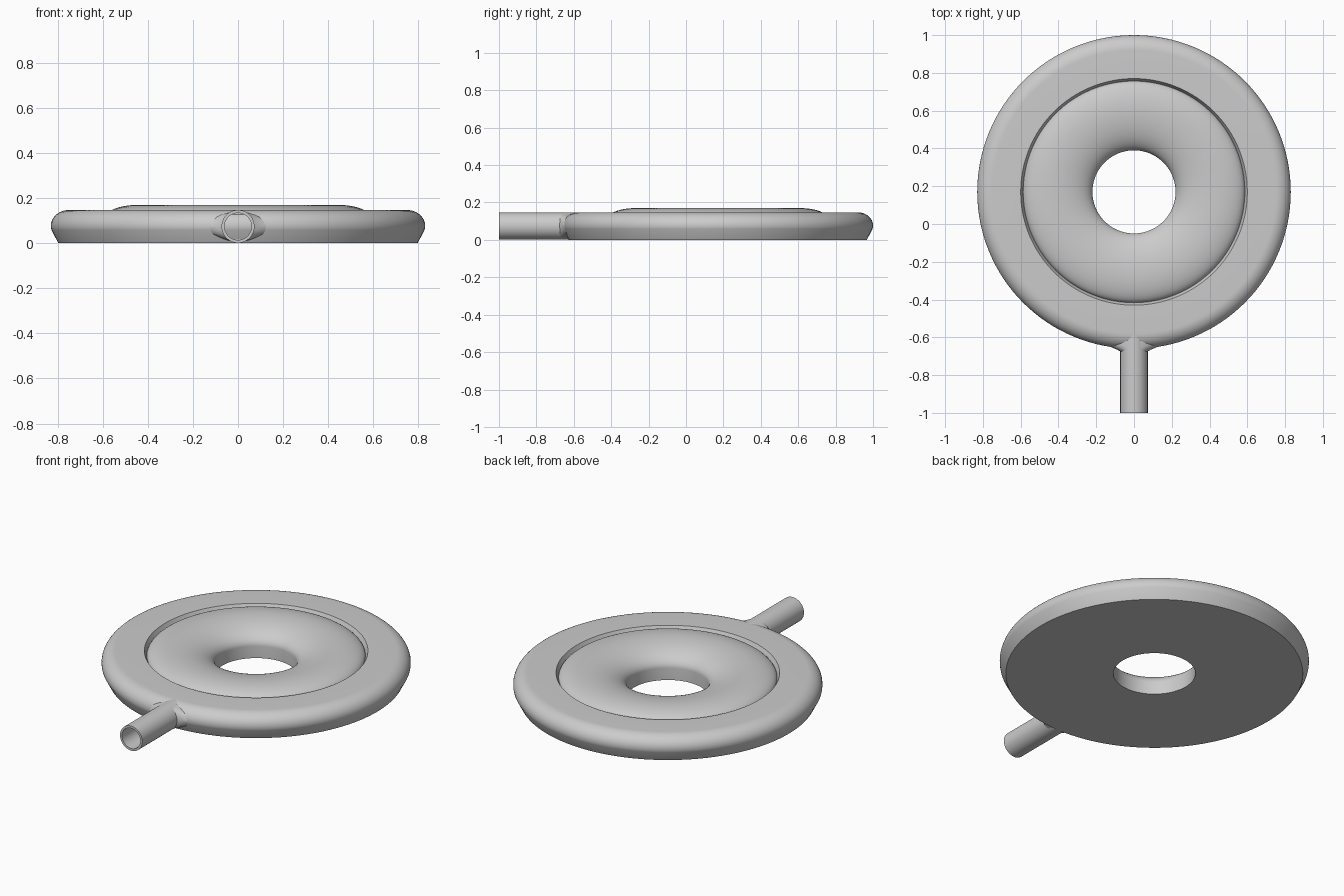
import bpy, bmesh, math

cube = bpy.data.objects.get("Cube")
if cube:
    bpy.data.objects.remove(cube, do_unlink=True)

grey = bpy.data.materials.new("plain_grey")
grey.use_nodes = True
grey.diffuse_color = (0.6, 0.6, 0.6, 1)
grey.node_tree.nodes["Principled BSDF"].inputs["Base Color"].default_value = (0.6, 0.6, 0.6, 1)

DISC_Y = 0.17      # centre of the disc
RIM = 0.83         # outer radius
TOP = 0.147        # height of the flat rim
SEAM = (0.587, 0.12)
HOLE = 0.22
PIPE_R = 0.073


def skin(name, rings, location=(0, 0, 0), rotation=(0, 0, 0)):
    """Join equal rings of points into a smooth surface."""
    bm = bmesh.new()
    loops = [[bm.verts.new(p) for p in ring] for ring in rings]
    n = len(loops[0])
    for a, b in zip(loops, loops[1:]):
        for j in range(n):
            k = (j + 1) % n
            bm.faces.new((a[j], a[k], b[k], b[j]))
    bmesh.ops.remove_doubles(bm, verts=bm.verts, dist=1e-6)
    mesh = bpy.data.meshes.new(name)
    bm.to_mesh(mesh)
    bm.free()
    mesh.materials.append(grey)
    obj = bpy.data.objects.new(name, mesh)
    obj.location, obj.rotation_euler = location, rotation
    bpy.context.collection.objects.link(obj)
    bpy.ops.object.select_all(action="DESELECT")
    obj.select_set(True)
    bpy.context.view_layer.objects.active = obj
    bpy.ops.object.shade_smooth_by_angle(angle=math.radians(32))
    return obj


def ring(rx, ry, z, n, power=1.0):
    """Ellipse of points; a higher power pinches it towards a diamond."""
    pts = []
    for i in range(n):
        c, s = math.cos(math.tau * i / n), math.sin(math.tau * i / n)
        pts.append((rx * math.copysign(abs(c) ** power, c),
                    ry * math.copysign(abs(s) ** power, s), z))
    return pts


def lathe(name, profile, n, **place):
    return skin(name, [ring(r, r, z, n) for r, z in profile], **place)


def arc(cx, cz, rx, rz, start, end, steps):
    angles = [math.radians(start + (end - start) * i / steps) for i in range(steps + 1)]
    return [(cx + rx * math.cos(a), cz + rz * math.sin(a)) for a in angles]


# Outer rim: sloped foot, rounded shoulder, flat top and bevelled inner lip
shoulder = arc(RIM - 0.08, 0.077, 0.08, TOP - 0.077, -15, 90, 14)
lathe("outer_rim", [(SEAM[0], 0), (0.797, 0)] + shoulder + [(0.60, TOP), SEAM],
      128, location=(0, DISC_Y, 0))

# Inner dished ring: outer slope, crest, inward curve, hole wall, underside
outer_slope = arc(0.44, 0.115, 0.147, 0.055, 5, 90, 12)
inner_slope = arc(0.44, 0.07, 0.22, 0.10, 90, 180, 18)
lathe("inner_ring", [SEAM] + outer_slope + inner_slope[1:] + [(HOLE, 0), (SEAM[0], 0)],
      128, location=(0, DISC_Y, 0))

# Hollow pipe pointing forwards
along_front = dict(location=(0, -0.585, PIPE_R + 0.001), rotation=(math.pi / 2, 0, 0))
lathe("pipe", [(PIPE_R, 0), (PIPE_R, 0.415), (0.060, 0.415), (0.060, 0.05), (0, 0.05)],
      48, **along_front)

# Pinched collar blending the pipe into the rim
collar = [(0.150, 0.070, 0.01, 1.35), (0.145, 0.070, 0.055, 1.35),
          (0.115, 0.070, 0.070, 1.25), (0.088, 0.070, 0.081, 1.1),
          (0.070, 0.070, 0.092, 1.0)]
skin("pipe_collar", [ring(w, h, z, 48, p) for w, h, z, p in collar], **along_front)
